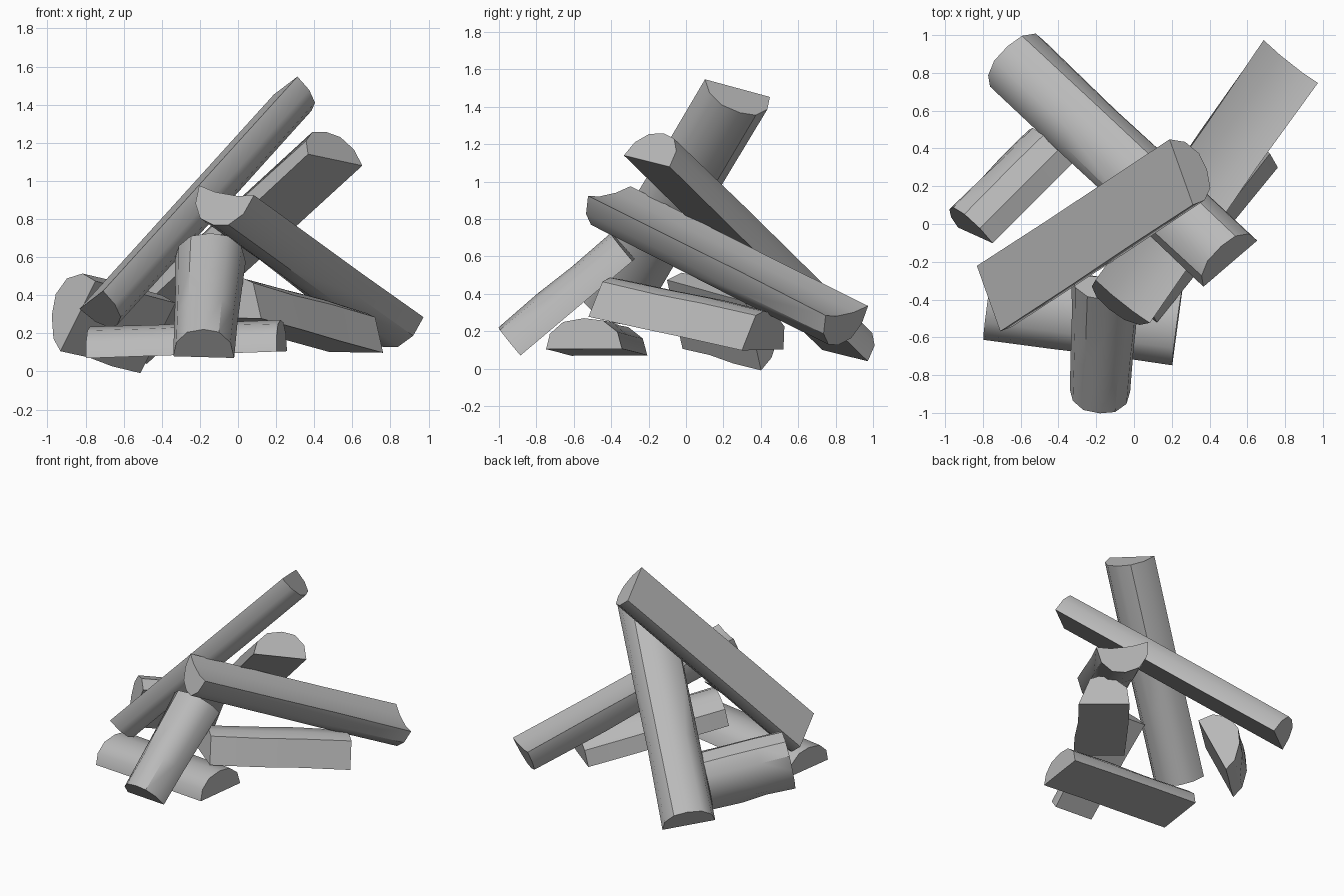
import bpy, bmesh, math, random
from mathutils import Vector

cube = bpy.data.objects.get("Cube")
if cube:
    bpy.data.objects.remove(cube, do_unlink=True)

random.seed(4)

wood = bpy.data.materials.new("grey wood")
wood.use_nodes = True
GREY = (0.49, 0.49, 0.49, 1)
wood.diffuse_color = GREY
wood.node_tree.nodes["Principled BSDF"].inputs["Base Color"].default_value = GREY

# Cross-sections: across the split face, then out to the bark
HALF_ROUND = [(-1, 0), (-0.9, 0.5), (-0.55, 0.88), (0, 1), (0.5, 0.92), (0.88, 0.55), (1, 0)]
NOTCHED = HALF_ROUND + [(0.45, 0.1), (-0.35, 0.1)]
SLOPED = [(-1, 0), (-0.9, 0.6), (-0.35, 0.95), (0.2, 1), (0.55, 0.9), (1, 0)]
LOPSIDED = [(-1, 0), (-0.85, 0.4), (-0.4, 0.8), (0.1, 1), (0.6, 0.9), (0.95, 0.5), (1, 0)]


def split_log(name, start, end, across, bulge, width, depth,
              wobble=0.05, profile=HALF_ROUND, end_scale=1):
    """Split log: start and end lie on the middle of the flat face."""
    a, b = Vector(start), Vector(end)
    axis = (b - a).normalized()
    w = Vector(across)
    w = (w - axis * w.dot(axis)).normalized()
    n = axis.cross(w)
    if n.dot(Vector(bulge)) < 0:
        n = -n
    bm = bmesh.new()
    rings = []
    for t in (0, 0.35, 0.65, 1):
        inner = wobble if 0 < t < 1 else 0
        half = width / 2 * (1 + (end_scale - 1) * t)
        ring = []
        for u, v in profile:
            k = 1 + random.uniform(-inner, inner * 0.8)
            p = a.lerp(b, t) + w * (u * k * half) + n * (v * k * depth)
            ring.append(bm.verts.new(p))
        rings.append(ring)
    count = len(profile)
    for r, s in zip(rings, rings[1:]):
        for i in range(count):
            j = (i + 1) % count
            bm.faces.new((r[i], r[j], s[j], s[i]))
    bm.faces.new(rings[0])
    bm.faces.new(rings[-1])
    bmesh.ops.recalc_face_normals(bm, faces=bm.faces)
    mesh = bpy.data.meshes.new(name)
    bm.to_mesh(mesh)
    bm.free()
    mesh.materials.append(wood)
    obj = bpy.data.objects.new(name, mesh)
    bpy.context.collection.objects.link(obj)
    bpy.ops.object.select_all(action="DESELECT")
    obj.select_set(True)
    bpy.context.view_layer.objects.active = obj
    bpy.ops.object.shade_smooth_by_angle(angle=math.radians(35))


# Long leaning logs
split_log("tallest_log", (-0.77, -0.395, 0.375), (0.25, 0.275, 1.5),
          (-0.12, 0.35, -0.09), (0.7, 0, -0.7), 0.38, 0.19, 0.02)
split_log("back_log", (0.51, -0.21, 1.11), (-0.62, 0.85, 0.07),
          (0.3, 0.22, -0.04), (0, 0, 1), 0.38, 0.18)
split_log("left_log", (-0.06, -0.41, 0.95), (0.83, 0.86, 0.31),
          (0.28, -0.22, -0.05), (0, 0, -1), 0.37, 0.2, 0.05, NOTCHED)
split_log("front_log", (-0.18, -0.88, 0.075), (-0.145, -0.28, 0.58),
          (1, 0, 0), (0, 0, 1), 0.32, 0.19, 0.03, HALF_ROUND, 1.16)

# Short logs lying at the base
split_log("front_base_log", (-0.77, -0.41, 0.07), (0.23, -0.545, 0.105),
          (0, 1, 0), (0, 0, 1), 0.41, 0.165, 0.03)
split_log("left_base_log", (-0.02, -0.41, 0.28), (0.62, 0.41, 0.1),
          (0.74, -0.67, 0), (0, 0, 1), 0.36, 0.21, 0.05, SLOPED)
split_log("right_base_log", (-0.84, -0.06, 0.29), (-0.42, 0.36, 0.175),
          (0.15, -0.1, 0.35), (-0.6, 0.6, 0.4), 0.42, 0.22, 0.04, LOPSIDED)
